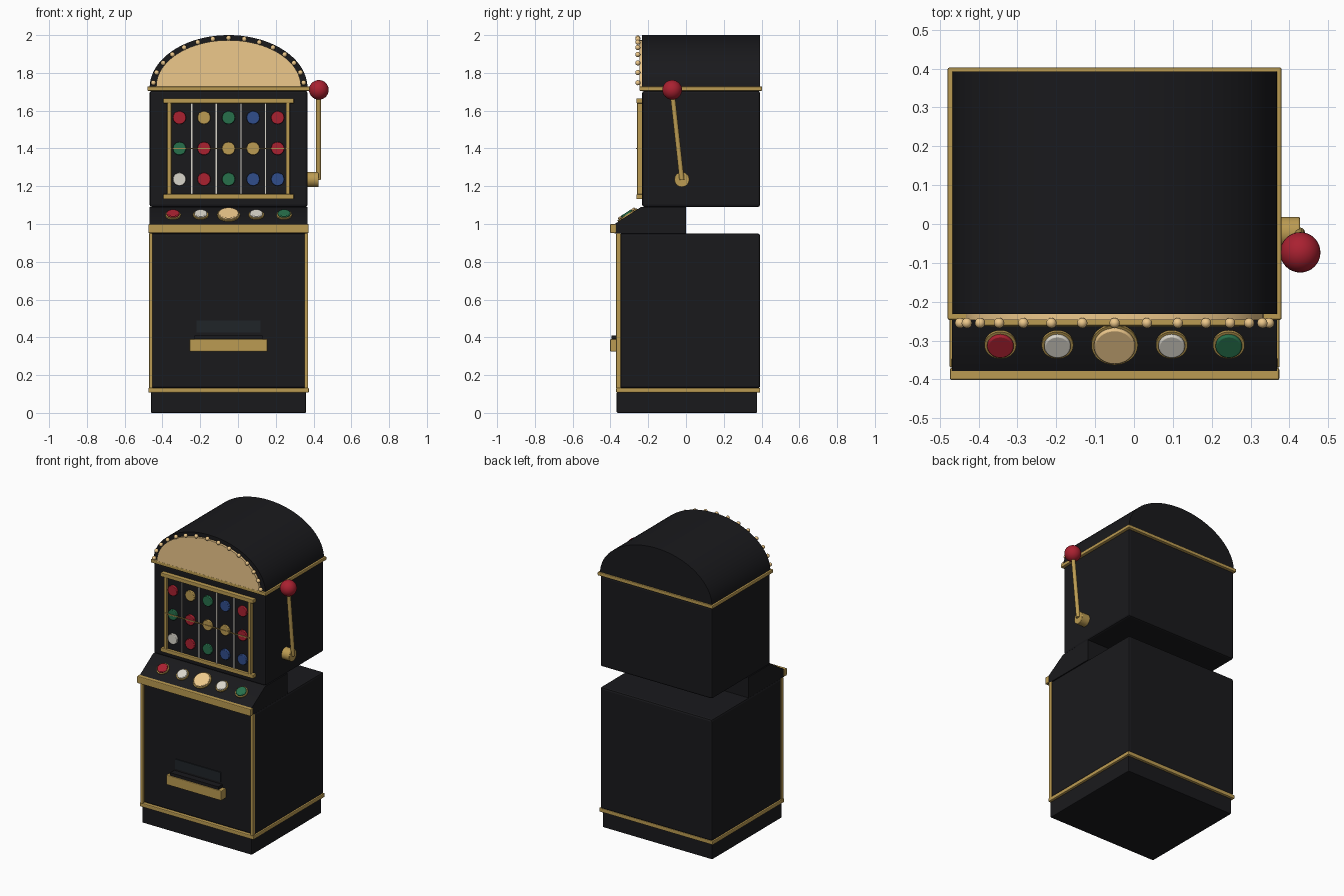
import bpy, math
from mathutils import Vector

if "Cube" in bpy.data.objects:
    bpy.data.objects.remove(bpy.data.objects["Cube"])

CX = -0.05  # cabinet centre line; the lever sticks out to the right


def mat(name, rgb):
    m = bpy.data.materials.new(name)
    m.diffuse_color = (*rgb, 1)
    m.use_nodes = True
    m.node_tree.nodes["Principled BSDF"].inputs["Base Color"].default_value = m.diffuse_color
    return m


BLACK = mat("black", (0.01, 0.01, 0.012))
DARK = mat("dark_glass", (0.014, 0.018, 0.022))
GOLD = mat("gold", (0.5, 0.33, 0.085))
CREAM = mat("cream", (0.85, 0.58, 0.26))
RED = mat("red", (0.4, 0.015, 0.03))
GREEN = mat("green", (0.02, 0.16, 0.07))
BLUE = mat("blue", (0.03, 0.075, 0.26))
WHITE = mat("white", (0.7, 0.67, 0.6))


def finish(o, name, m, bevel=0, smooth=True):
    o.name = name
    o.data.materials.append(m)
    if bevel:
        b = o.modifiers.new("bevel", 'BEVEL')
        b.width, b.segments = bevel, 2
    if smooth:
        bpy.ops.object.select_all(action='DESELECT')
        o.select_set(True)
        bpy.context.view_layer.objects.active = o
        bpy.ops.object.shade_smooth_by_angle(angle=math.radians(35))
    return o


def box(name, x, y, z, m, bevel=0):
    """Box from (min, max) ranges; x is relative to the cabinet centre line."""
    bpy.ops.mesh.primitive_cube_add(size=1)
    o = bpy.context.object
    for v in o.data.vertices:
        for i, (a, b) in enumerate(((x[0] + CX, x[1] + CX), y, z)):
            v.co[i] = a if v.co[i] < 0 else b
    return finish(o, name, m, bevel, smooth=False)


def rod(name, a, b, r, m, sides=24, bevel=0):
    a, b = Vector(a), Vector(b)
    bpy.ops.mesh.primitive_cylinder_add(vertices=sides, radius=r, depth=(b - a).length, location=(a + b) / 2)
    o = bpy.context.object
    o.rotation_euler = (b - a).to_track_quat('Z', 'Y').to_euler()
    return finish(o, name, m, bevel)


def ball(name, loc, r, m, seg=24):
    bpy.ops.mesh.primitive_uv_sphere_add(segments=seg, ring_count=seg // 2, radius=r, location=loc)
    return finish(bpy.context.object, name, m)


def prism(name, pts, to3d, lo, hi, m):
    """Extrude a 2D outline between two depths."""
    n = len(pts)
    verts = [to3d(p, d) for d in (lo, hi) for p in pts]
    faces = [list(range(n))[::-1], list(range(n, 2 * n))]
    faces += [(i, (i + 1) % n, n + (i + 1) % n, n + i) for i in range(n)]
    me = bpy.data.meshes.new(name)
    me.from_pydata(verts, [], faces)
    o = bpy.data.objects.new(name, me)
    bpy.context.collection.objects.link(o)
    bpy.context.view_layer.objects.active = o
    o.select_set(True)
    bpy.ops.object.mode_set(mode='EDIT')
    bpy.ops.mesh.select_all(action='SELECT')
    bpy.ops.mesh.normals_make_consistent(inside=False)
    bpy.ops.object.mode_set(mode='OBJECT')
    return finish(o, name, m)


def half_ellipse(w, z0, h, n=40):
    return [(CX + w * math.cos(math.pi * i / n), z0 + h * math.sin(math.pi * i / n)) for i in range(n + 1)]


# Plinth, lower cabinet and upper cabinet
box("plinth", (-.41, .41), (-.367, .377), (0, .11), BLACK, .005)
box("lower_trim", (-.425, .425), (-.37, .393), (.107, .133), GOLD, .005)
box("lower_cabinet", (-.418, .418), (-.352, .392), (.13, .95), BLACK, .012)
box("upper_cabinet", (-.418, .418), (-.232, .392), (1.09, 1.705), BLACK, .012)
box("upper_trim", (-.43, .43), (-.247, .403), (1.705, 1.728), GOLD, .005)
for s in (-1, 1):
    x = sorted((s * .402, s * .421))
    box("corner_trim", x, (-.37, -.345), (.13, .95), GOLD, .004)

# Arched topper with its sign panel and bulbs
xz = lambda p, d: (p[0], d, p[1])
prism("arch_top", half_ellipse(.418, 1.72, .28), xz, -.232, .392, BLACK)
prism("arch_panel", half_ellipse(.383, 1.728, .245), xz, -.247, -.23, CREAM)
for i in range(15):
    a = math.radians(6 + 12 * i)
    ball("bulb", (CX + .4 * math.cos(a), -.255, 1.72 + .265 * math.sin(a)), .0135, CREAM, 12)

# Sloped button console with gold front edge
yz = lambda p, d: (d, p[0], p[1])
prism("console", [(-.378, .95), (0, .95), (0, 1.09), (-.238, 1.09), (-.378, 1.0)],
      yz, CX - .418, CX + .418, BLACK)
box("console_edge", (-.424, .424), (-.402, -.37), (.952, 1.0), GOLD, .005)
normal = Vector((0, -.09, .14)).normalized()
for i, (m, r) in enumerate(((RED, .034), (WHITE, .034), (CREAM, .053), (WHITE, .034), (GREEN, .034))):
    p = Vector((CX + (i - 2) * .147, -.308, 1.045))
    rod("button_ring", p - normal * .01, p + normal * .008, r + .007, GOLD, 32)
    rod("button", p, p + normal * .018, r, m, 32, .004)

# Reel window, frame, dividers and pay line
box("reel_screen", (-.32, .32), (-.245, -.225), (1.14, 1.65), BLACK)
for z in (1.145, 1.652):
    box("frame_rail", (-.346, .346), (-.262, -.23), (z - .013, z + .013), GOLD, .004)
for s in (-1, 1):
    box("frame_post", (s * .314 - .011, s * .314 + .011), (-.259, -.23), (1.15, 1.65), GOLD, .004)
for x in (-.195, -.065, .065, .195):
    box("reel_divider", (x - .003, x + .003), (-.251, -.24), (1.155, 1.642), WHITE)
box("pay_line", (-.32, .32), (-.264, -.258), (1.397, 1.403), GOLD)

# Reel symbols
rows = ((RED, GOLD, GREEN, BLUE, RED), (GREEN, RED, GOLD, GOLD, RED), (WHITE, RED, GREEN, BLUE, BLUE))
for z, row in zip((1.563, 1.4, 1.237), rows):
    for i, m in enumerate(row):
        x = CX + (i - 2) * .13
        rod("reel_symbol", (x, -.24, z), (x, -.26, z), .035, m, 24, .003)

# Payout slot and tray
box("payout_slot", (-.17, .17), (-.358, -.345), (.425, .49), DARK)
box("payout_tray", (-.18, .18), (-.395, -.345), (.335, .41), BLACK)
box("tray_lip", (-.206, .206), (-.402, -.35), (.325, .39), GOLD, .004)

# Pull lever
rod("lever_hub", (.36, -.022, 1.235), (.427, -.022, 1.235), .04, GOLD, 32, .003)
rod("lever_arm", (.427, -.022, 1.235), (.427, -.073, 1.7), .013, GOLD, 16)
ball("lever_knob", (.428, -.073, 1.71), .052, RED, 32)
